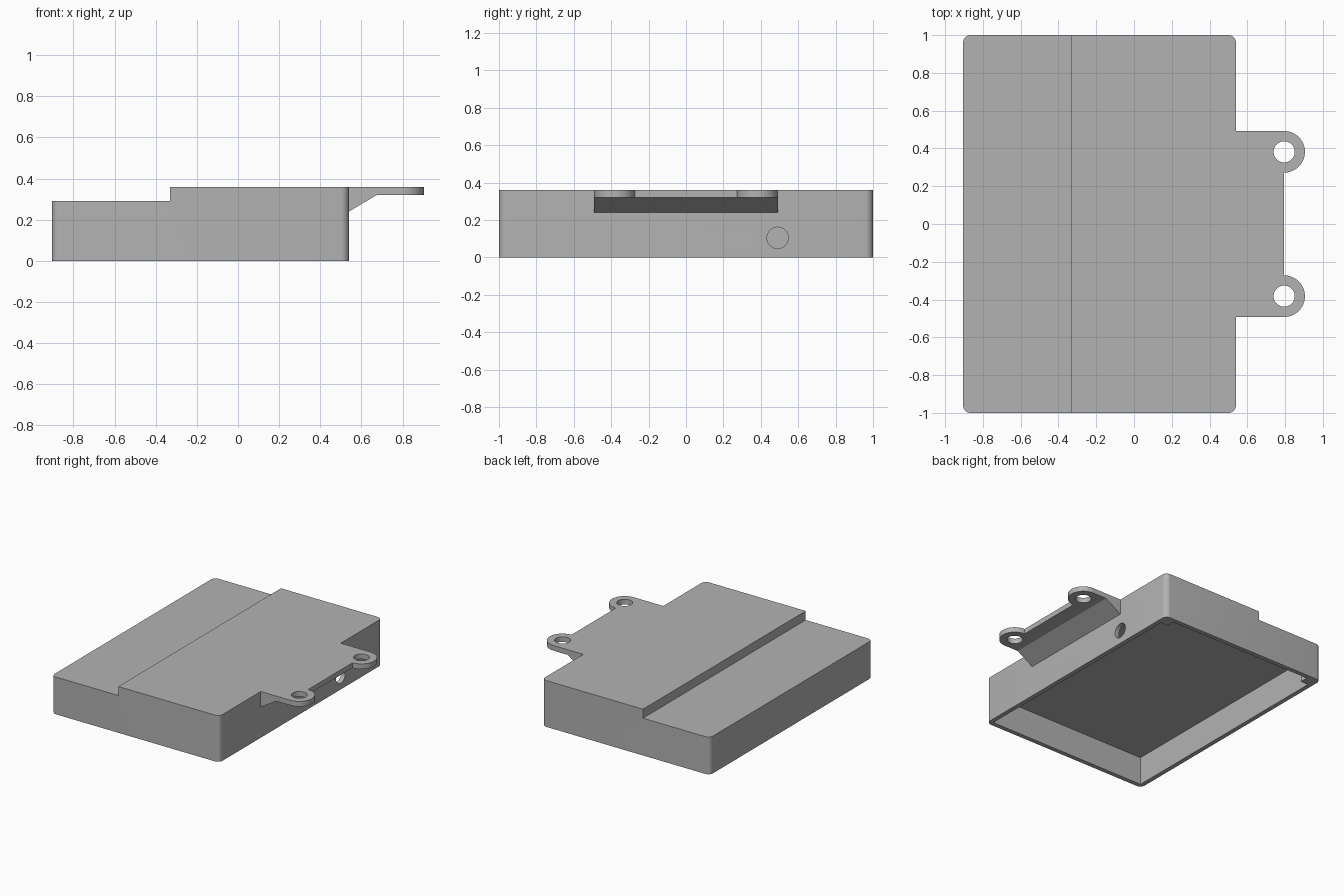
import bpy, bmesh, math
from mathutils import Vector

if "Cube" in bpy.data.objects:
    bpy.data.objects.remove(bpy.data.objects["Cube"], do_unlink=True)

grey = bpy.data.materials.new("plain grey")
grey.use_nodes = True
grey.diffuse_color = (0.45, 0.45, 0.45, 1)
grey.node_tree.nodes["Principled BSDF"].inputs["Base Color"].default_value = (0.45, 0.45, 0.45, 1)


def prism(name, points, direction, bevel=None):
    """Extrude a closed outline; bevel = radius for the upright corner edges."""
    bm = bmesh.new()
    face = bm.faces.new([bm.verts.new(p) for p in points])
    out = bmesh.ops.extrude_face_region(bm, geom=[face])
    moved = [v for v in out["geom"] if isinstance(v, bmesh.types.BMVert)]
    bmesh.ops.translate(bm, verts=moved, vec=direction)
    if bevel:
        xs = [v.co.x for v in bm.verts]
        ends = (min(xs), max(xs))
        corners = [e for e in bm.edges
                   if abs(e.verts[0].co.z - e.verts[1].co.z) > 0.1
                   and e.verts[0].co.x in ends]
        bmesh.ops.bevel(bm, geom=corners, offset=bevel, segments=8,
                        profile=0.5, affect='EDGES')
    bmesh.ops.recalc_face_normals(bm, faces=bm.faces[:])
    mesh = bpy.data.meshes.new(name)
    bm.to_mesh(mesh)
    bm.free()
    mesh.materials.append(grey)
    obj = bpy.data.objects.new(name, mesh)
    bpy.context.collection.objects.link(obj)
    return obj


def select(obj):
    bpy.ops.object.select_all(action='DESELECT')
    obj.select_set(True)
    bpy.context.view_layer.objects.active = obj


def cut(obj, cutter):
    cutter.hide_render = True
    mod = obj.modifiers.new("cut", 'BOOLEAN')
    mod.object, mod.operation, mod.solver = cutter, 'DIFFERENCE', 'EXACT'
    select(obj)
    bpy.ops.object.modifier_apply(modifier=mod.name)
    bpy.data.objects.remove(cutter, do_unlink=True)


def arc(cx, cy, r, start, end, n=24):
    angles = [math.radians(start + (end - start) * i / n) for i in range(n + 1)]
    return [(cx + r * math.cos(a), cy + r * math.sin(a)) for a in angles]


LEFT, RIGHT, STEP = -0.905, 0.54, -0.33
LOW, TOP = 0.29, 0.36
WALL, POST, CEILING = 0.035, 0.1, 0.22
LUG_X, LUG_Y, LUG_R = 0.795, 0.382, 0.11

# Stepped case with rounded upright corners
side = [(LEFT, 0), (RIGHT, 0), (RIGHT, TOP), (STEP, TOP), (STEP, LOW), (LEFT, LOW)]
case = prism("case", [(x, -1, z) for x, z in side], Vector((0, 2, 0)), bevel=0.04)

# Open underside, leaving a square post in each back corner
x0, x1, y1 = LEFT + WALL, RIGHT - WALL, 1 - WALL
p0, p1, py = LEFT + POST, RIGHT - POST, 1 - POST
cavity = [(x0, -y1), (x1, -y1), (x1, py), (p1, py),
          (p1, y1), (p0, y1), (p0, py), (x0, py)]
cut(case, prism("cavity_cutter", [(x, y, -0.1) for x, y in cavity],
                Vector((0, 0, CEILING + 0.1))))

# Round cable hole through the side wall
ring = arc(0.49, 0.105, 0.057, 0, 360, 48)[:-1]
cut(case, prism("cable_hole_cutter", [(RIGHT - 0.08, y, z) for y, z in ring],
                Vector((0.16, 0, 0))))

# Mounting plate with two rounded lugs
outline = ([(RIGHT, -LUG_Y - LUG_R)]
           + arc(LUG_X, -LUG_Y, LUG_R, -90, 90)
           + arc(LUG_X, LUG_Y, LUG_R, -90, 90)
           + [(RIGHT, LUG_Y + LUG_R)])
plate = prism("mounting_plate", [(x, y, 0.32) for x, y in outline],
              Vector((0, 0, TOP - 0.32)))
for s in (-1, 1):
    ring = arc(LUG_X, s * LUG_Y, 0.056, 0, 360, 48)[:-1]
    cut(plate, prism("screw_hole_cutter", [(x, y, 0.2) for x, y in ring],
                     Vector((0, 0, 0.3))))

# Sloped gusset under the plate
half = LUG_Y + LUG_R
gusset = prism("plate_gusset",
               [(RIGHT, -half, 0.24), (RIGHT + 0.135, -half, 0.32), (RIGHT, -half, 0.32)],
               Vector((0, 2 * half, 0)))

for obj in (case, plate, gusset):
    select(obj)
    bpy.ops.object.shade_smooth_by_angle(angle=math.radians(30))
